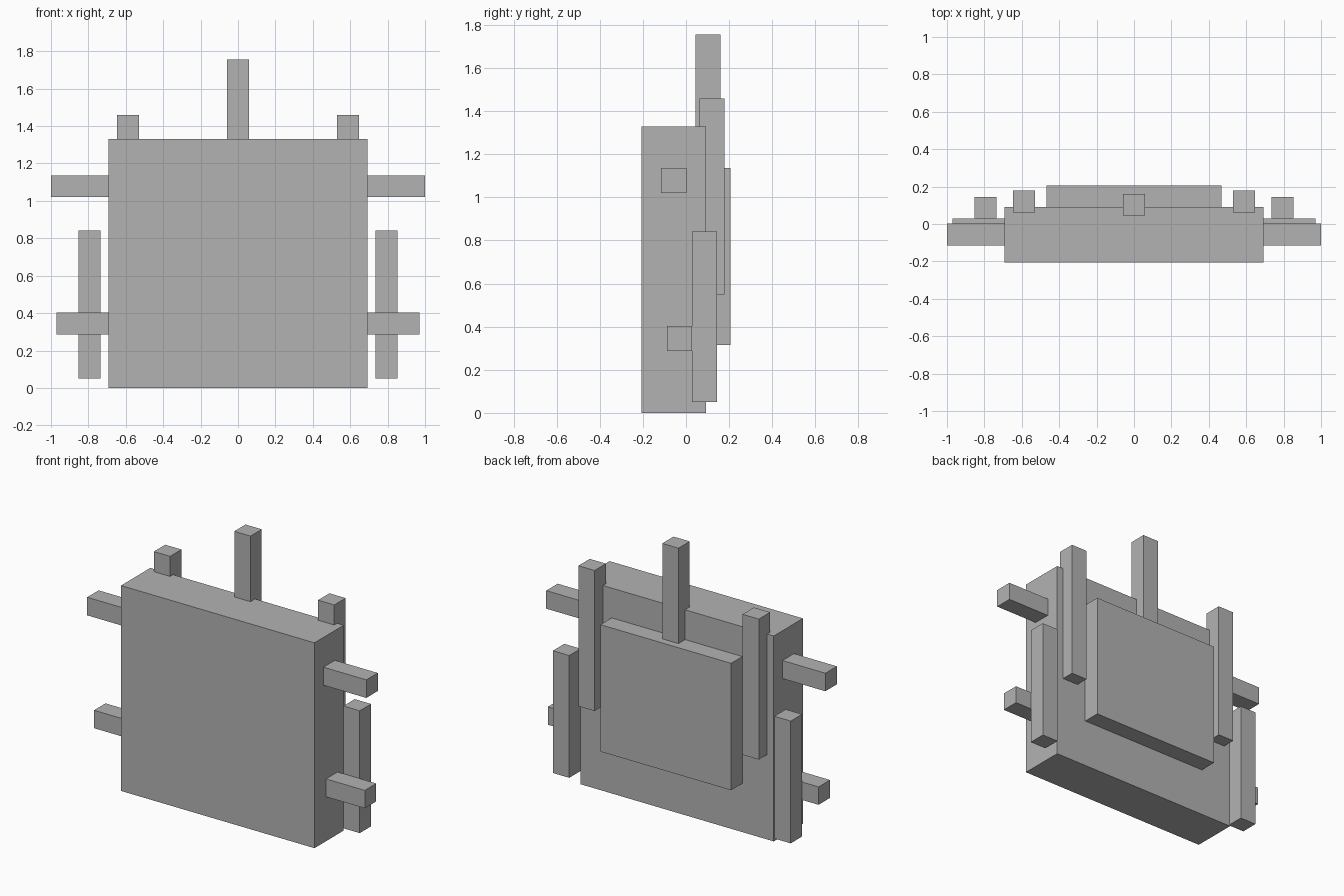
import bpy
import bmesh

if "Cube" in bpy.data.objects:
    bpy.data.objects.remove(bpy.data.objects["Cube"])

grey = bpy.data.materials.new("plain_grey")
grey.diffuse_color = (0.45, 0.45, 0.45, 1)
grey.use_nodes = True
grey.node_tree.nodes["Principled BSDF"].inputs["Base Color"].default_value = grey.diffuse_color


def box(name, x, y, z):
    """Box spanning the (min, max) ranges on each axis."""
    bm = bmesh.new()
    bmesh.ops.create_cube(bm, size=1)
    for v in bm.verts:
        v.co = [r[0] if c < 0 else r[1] for c, r in zip(v.co, (x, y, z))]
    mesh = bpy.data.meshes.new(name)
    bm.to_mesh(mesh)
    bm.free()
    mesh.materials.append(grey)
    obj = bpy.data.objects.new(name, mesh)
    bpy.context.collection.objects.link(obj)
    return obj


def pair(name, x, y, z):
    """Matching boxes on the right and left sides."""
    box(name + "_right", x, y, z)
    box(name + "_left", (-x[1], -x[0]), y, z)


# Main slab and raised rear panel
box("body", (-0.693, 0.693), (-0.207, 0.092), (0, 1.33))
box("back_panel", (-0.468, 0.468), (0.092, 0.207), (0.315, 1.137))

# Upright bars on the back
box("center_post", (-0.058, 0.058), (0.045, 0.16), (0.95, 1.755))
pair("upper_post", (0.53, 0.646), (0.062, 0.178), (0.55, 1.46))
pair("lower_post", (0.735, 0.852), (0.029, 0.145), (0.05, 0.842))

# Horizontal bars sticking out of the sides
pair("upper_arm", (0.5, 1.0), (-0.115, 0.002), (1.02, 1.137))
pair("lower_arm", (0.5, 0.97), (-0.088, 0.029), (0.287, 0.403))
